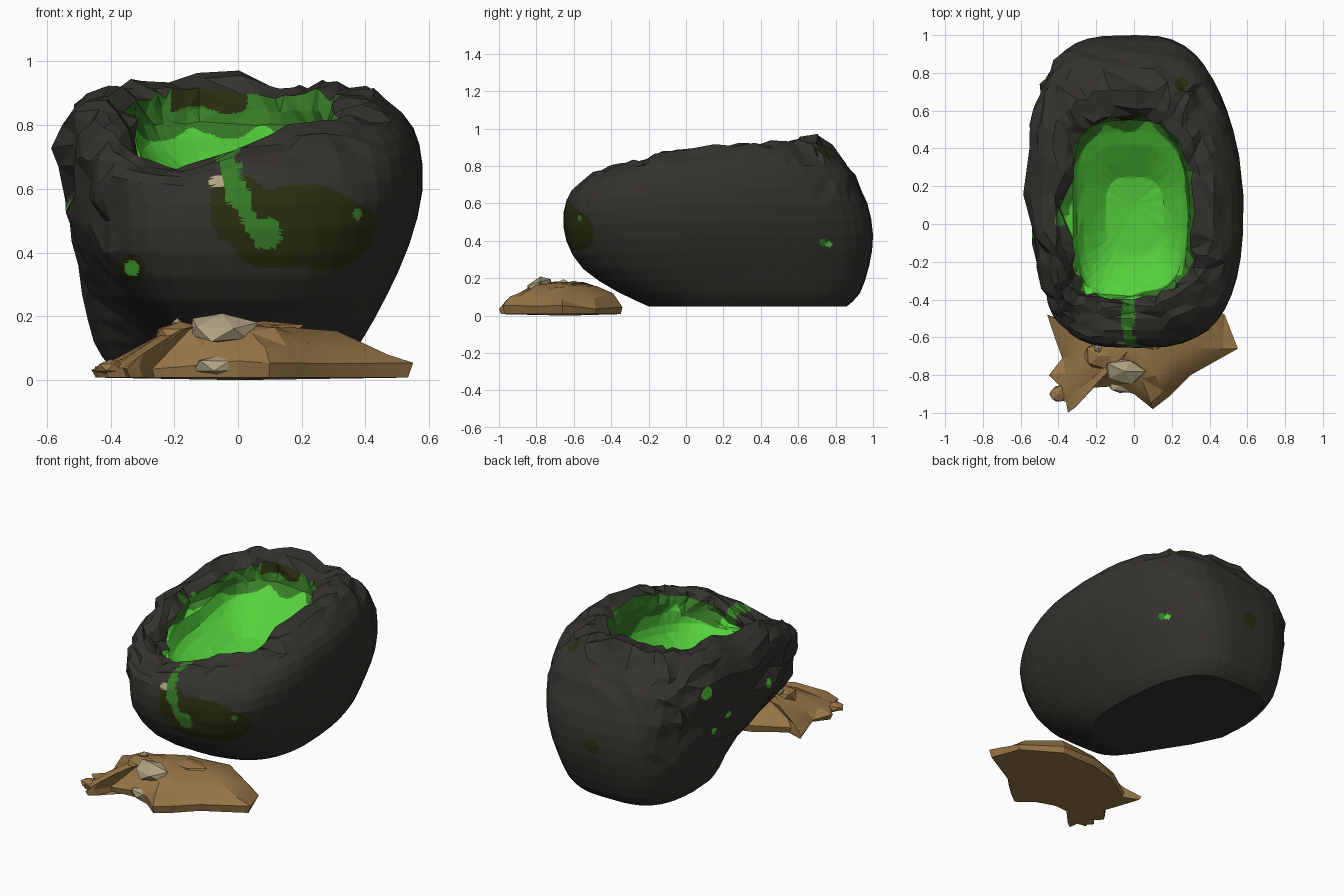
import bpy, bmesh, math, random
from mathutils import Vector, noise

if "Cube" in bpy.data.objects:
    bpy.data.objects.remove(bpy.data.objects["Cube"])

random.seed(7)


def mat(name, col):
    m = bpy.data.materials.new(name)
    m.diffuse_color = (*col, 1)
    m.use_nodes = True
    m.node_tree.nodes["Principled BSDF"].inputs["Base Color"].default_value = m.diffuse_color
    return m


ROCK = mat("dark rock", (0.036, 0.033, 0.027))
BRIGHT = mat("bright green", (0.09, 0.65, 0.045))
GREEN = mat("deep green", (0.038, 0.205, 0.020))
OLIVE = mat("dark olive", (0.023, 0.027, 0.005))
BROWN = mat("brown earth", (0.305, 0.178, 0.061))
TAN = mat("pale stone", (0.43, 0.36, 0.22))


def finish(name, bm, mats, angle):
    bmesh.ops.recalc_face_normals(bm, faces=bm.faces)
    me = bpy.data.meshes.new(name)
    bm.to_mesh(me)
    bm.free()
    ob = bpy.data.objects.new(name, me)
    bpy.context.collection.objects.link(ob)
    for m in mats:
        me.materials.append(m)
    bpy.context.view_layer.objects.active = ob
    ob.select_set(True)
    bpy.ops.object.shade_smooth_by_angle(angle=math.radians(angle))
    ob.select_set(False)
    return ob


# Rock bowl: rings of x left, x right, y front, y back, z front, z back
RINGS = [(-.41, .33, -.20, .86, .05, .05), (-.455, .39, -.37, .93, .13, .12),
         (-.49, .47, -.55, .98, .25, .27), (-.51, .54, -.64, 1.0, .40, .43),
         (-.53, .58, -.655, .97, .55, .60), (-.55, .57, -.61, .90, .67, .75),
         (-.51, .52, -.51, .82, .75, .85), (-.42, .42, -.43, .70, .77, .925),
         (-.33, .31, -.40, .56, .73, .89), (-.32, .29, -.38, .55, .66, .80),
         (-.27, .26, -.32, .42, .58, .72), (-.15, .16, -.17, .25, .54, .59)]
SEG = 44


def ring_at(t):
    i = min(int(t), len(RINGS) - 2)
    u = t - i
    p = [RINGS[max(0, min(len(RINGS) - 1, i + d))] for d in (-1, 0, 1, 2)]
    return [b + .5 * u * (c - a + u * (2 * a - 5 * b + 4 * c - d + u * (3 * (b - c) + d - a)))
            for a, b, c, d in zip(*p)]


def smooth(a, b, x):
    x = max(0, min(1, (x - a) / (b - a)))
    return x * x * (3 - 2 * x)


def bowl_point(t, a):
    xl, xr, yf, yb, zf, zb = ring_at(t)
    c, s = math.cos(a), math.sin(a)
    e = 2 / (3.6 if c < 0 else 2.9)
    x = (xl + xr) / 2 + (xr - xl) / 2 * math.copysign(abs(c) ** e, c)
    y = (yf + yb) / 2 + (yb - yf) / 2 * math.copysign(abs(s) ** e, s)
    u = max(0, min(1, (y - yf) / (yb - yf)))
    z = zf + (zb - zf) * (1 - (1 - u) ** 3 if t < 9.5 else u)
    if x > 0:
        x *= 1 - .14 * smooth(.1, .9, y)
    elif t < 7.5:
        # left side leans in at the front and is undercut low down
        x *= 1 - .08 * smooth(0, -.3, y)
        x *= 1 - .6 * smooth(.42, -.2, y) * smooth(3.2, 0, t)
    top = smooth(5, 7, t) * (1 - smooth(8, 10, t))
    lip = smooth(4.3, 6.2, t) * (1 - smooth(8, 10, t))
    # lowered left front lip, pour notch, left notch and back peak
    if y < 0:
        z -= lip * .10 * (1 - smooth(-.04, .03, x)) * smooth(-.42, -.3, x) * smooth(-.1, -.3, y)
        z -= top * .03 * math.exp(-((x + .03) / .05) ** 2) * smooth(-.1, -.3, y)
    if x < -.2 and t > 7:
        dip = math.exp(-((y - .06) / .08) ** 2)
        x -= .07 * dip * (t < 9)
        z -= .06 * dip * top
    z += top * .06 * math.exp(-((x + .08) / .13) ** 2 - ((y - .67) / .12) ** 2)
    # rough on the crest and the left side, smooth elsewhere
    rough = max(smooth(5, 6.5, t) * (1 - .75 * smooth(8, 9, t)) * (1 - .6 * smooth(.38, .48, x)),
                1.35 * smooth(-.3, -.5, x) * smooth(1.5, 3.5, t) * (t < 8),
                .5 * smooth(3.5, 5, t) * (t < 7) * smooth(-.3, -.55, y),
                .7 * smooth(4, 5, t) * (t < 7) * smooth(.6, .8, y))
    if t > 9:
        rough *= .3
    p = Vector((x, y, z))
    j = Vector([random.uniform(-1, 1) for _ in range(3)])
    p += rough * (.019 * j + .022 * noise.noise_vector(p * 6))
    return p


bm = bmesh.new()
STEPS = [k * .5 for k in range((len(RINGS) - 1) * 2 + 1)]
rows = [[bm.verts.new(bowl_point(t, 2 * math.pi * i / SEG)) for i in range(SEG)] for t in STEPS]
for k in range(len(rows) - 1):
    for i in range(SEG):
        n = (i + 1) % SEG
        f = bm.faces.new((rows[k][i], rows[k][n], rows[k + 1][n], rows[k + 1][i]))
        f.material_index = 1 if STEPS[k] >= 8 else 0
for row, idx, z in ((rows[0], 0, .05), (rows[-1], 1, .555)):
    mid = bm.verts.new((0, .1, z))
    for i in range(SEG):
        bm.faces.new((row[i], row[(i + 1) % SEG], mid)).material_index = idx
bmesh.ops.triangulate(bm, faces=bm.faces)
bmesh.ops.subdivide_edges(bm, edges=bm.edges, cuts=7, use_grid_fill=True)

# Green and olive splashes: centre, radius, facing axis, colour
SPOTS = [((-.335, -.57, .35), .045, 1, 3), ((-.335, -.57, .35), .026, 1, 1),
         ((.375, -.55, .52), .017, 1, 2), ((-.50, .57, .72), .042, 0, 1),
         ((-.52, -.05, .54), .025, 0, 1), ((-.51, .33, .49), .023, 0, 1),
         ((-.51, .43, .42), .018, 0, 1), ((.48, .735, .39), .025, 0, 2),
         ((.48, .765, .38), .023, 0, 1), ((-.05, .98, .42), .048, 1, 3),
         ((.25, .74, .86), .04, 2, 3), ((-.065, -.62, .625), .022, 1, 5)]


def bowl_colour(f):
    c = f.calc_center_median()
    n = noise.noise(c * 6)
    if f.material_index == 1:
        if c.y > .5 and abs(c.x + .09) < .12 and c.z > .84 + .05 * n:
            return 3
        edge = .765 + .07 * n
        if c.y < -.27 and (c.x > .03 or c.x < -.25):
            edge -= .12
        elif c.x > .24:
            edge -= .03
        return 2 if c.z > edge else 1
    out = 0
    if c.y < -.4:
        path = -.02 + max(0, .62 - c.z) * .5
        drip = abs(c.x - path) < .037 + .04 * noise.noise(c * 14) and .42 + .03 * n < c.z < .68
        foot = ((c.x - .09) / .05) ** 2 + ((c.z - .47) / .06) ** 2 < 1 + n
        if drip or foot:
            out = 2
        elif (((c.x - .20) / .235) ** 2 + ((c.z - .47) / .13) ** 2 + .5 * n < 1
              or ((c.x - .0) / .10) ** 2 + ((c.z - .53) / .11) ** 2 + .5 * n < 1):
            out = 3
    if abs(c.x + .03) < .025 + .02 * n and -.62 < c.y < -.3 and c.z > .6:
        out = 2
    if -.46 < c.x < -.3 and abs(c.y - .06) < .07 and c.z > .78 and c.x > -.40 - .04 * n:
        out = 2
    for p, r, axis, i in SPOTS:
        d = c - Vector(p)
        d[axis] *= .15
        if d.length < r * (1 + .15 * n):
            out = i
    return min(out, 4)


bm.normal_update()
for f in bm.faces:
    f.material_index = bowl_colour(f)
finish("rock_bowl", bm, [ROCK, BRIGHT, GREEN, OLIVE, TAN], 24)

# Earth mound in front: outline with a raised, lumpy top
OUTLINE = [(-.46, -.48), (-.36, -.52), (-.18, -.40), (.0, -.345), (.25, -.34), (.48, -.48), (.55, -.66),
           (.30, -.80), (.19, -.91), (.10, -.98), (0, -.90), (-.12, -.86), (-.27, -.87),
           (-.31, -.97), (-.35, -1.0), (-.36, -.94), (-.42, -.93), (-.39, -.86), (-.45, -.80),
           (-.38, -.71), (-.42, -.60)]
bm = bmesh.new()
core = Vector((0, -.64))
layers = []
for scale, h in ((.97, 0), (1, .045), (.84, .10), (.55, .15), (.25, .165)):
    row = []
    for x, y in OUTLINE:
        p = core + (Vector((x, y)) - core) * scale
        z = h * (1 - .45 * smooth(-.12, -.42, p.x)) * (1 - .2 * smooth(.2, .5, p.x))
        z += .008
        if h:
            z += random.uniform(-.012, .012)
            if scale < 1:
                p += Vector((random.uniform(-.02, .02), random.uniform(-.02, .02)))
        row.append(bm.verts.new((p.x, p.y, z)))
    layers.append(row)
N = len(OUTLINE)
for a, b in zip(layers, layers[1:]):
    for i in range(N):
        bm.faces.new((a[i], a[(i + 1) % N], b[(i + 1) % N], b[i]))
for row, z in ((layers[0], .0), (layers[-1], .18)):
    mid = bm.verts.new((core.x, core.y, z))
    for i in range(N):
        bm.faces.new((row[i], row[(i + 1) % N], mid))
bmesh.ops.triangulate(bm, faces=bm.faces)
finish("earth_mound", bm, [BROWN], 20)


# Loose stones and crumbs on the mound
def stone(name, loc, size, m, tilt=0):
    bm = bmesh.new()
    bmesh.ops.create_icosphere(bm, subdivisions=1, radius=1)
    for v in bm.verts:
        v.co *= random.uniform(.85, 1.1)
        x, y, z = v.co * Vector(size)
        v.co = Vector((x, y, z + tilt * y)) + Vector(loc)
    finish(name, bm, [m], 10)


stone("pale_stone", (-.05, -.78, .16), (.12, .075, .045), TAN, .3)
stone("front_stone", (-.05, -.85, .045), (.10, .055, .038), TAN)
stone("brown_stone_left", (-.18, -.70, .14), (.09, .08, .05), BROWN)
stone("brown_stone_right", (.08, -.60, .16), (.13, .08, .03), BROWN)
stone("crumb", (-.40, -.90, .04), (.05, .05, .025), BROWN)
stone("pale_pebble", (-.19, -.655, .17), (.025, .03, .025), TAN)
